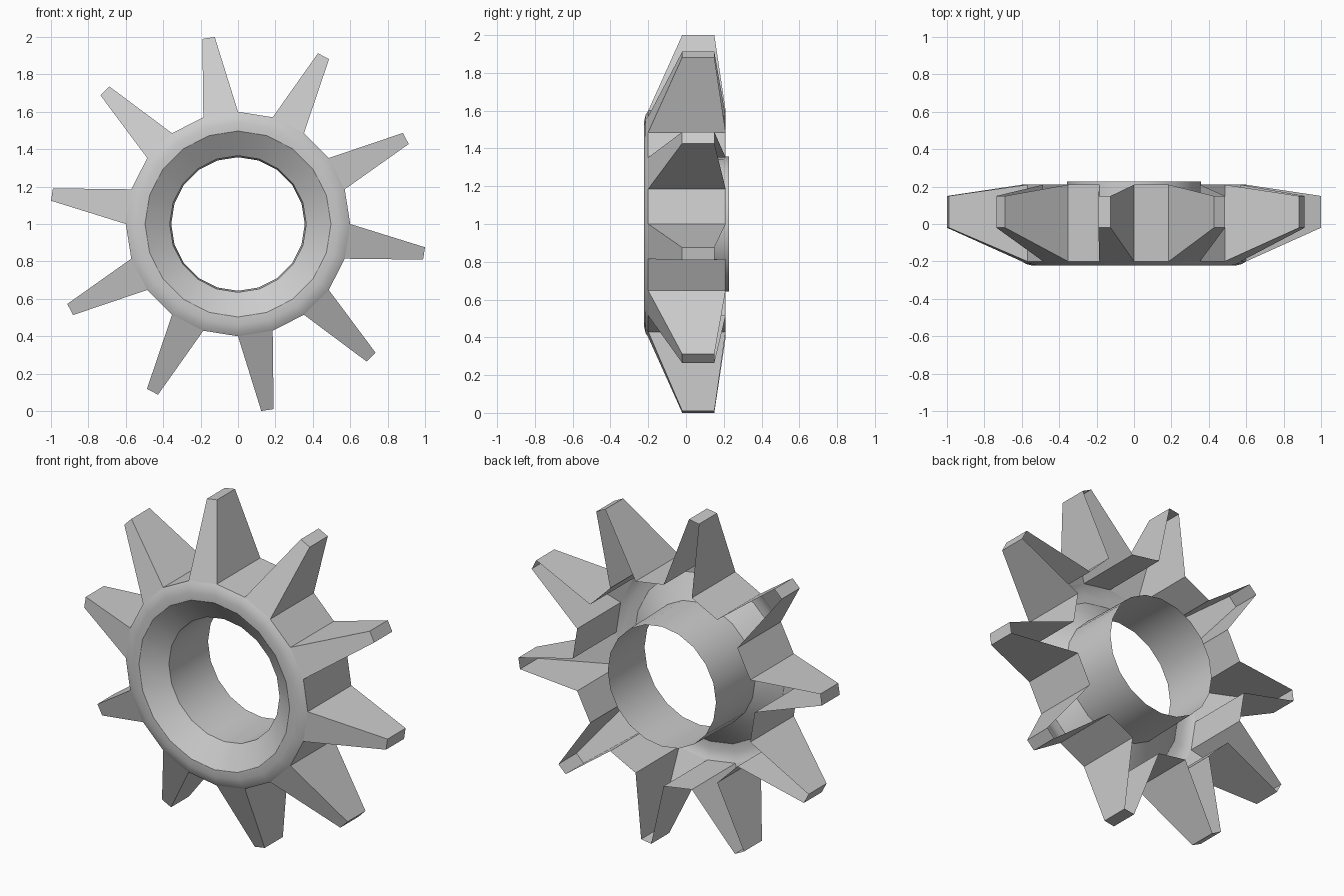
import bpy, bmesh
from math import sin, cos, radians

if "Cube" in bpy.data.objects:
    bpy.data.objects.remove(bpy.data.objects["Cube"])

SIDES = 20          # ring facets; every second one carries a tooth
STEP = 360 / SIDES
RIM_FRONT, RIM_BACK = (0.6, -0.2), (0.6, 0.21)


def polar(r, y, deg):
    a = radians(deg)
    return (r * cos(a), y, 1 + r * sin(a))


def finish(bm, name, smooth):
    bmesh.ops.remove_doubles(bm, verts=bm.verts, dist=1e-4)
    bmesh.ops.recalc_face_normals(bm, faces=bm.faces)
    mesh = bpy.data.meshes.new(name)
    bm.to_mesh(mesh)
    bm.free()
    ob = bpy.data.objects.new(name, mesh)
    bpy.context.collection.objects.link(ob)
    bpy.ops.object.select_all(action='DESELECT')
    ob.select_set(True)
    bpy.context.view_layer.objects.active = ob
    if smooth:
        bpy.ops.object.shade_smooth_by_angle(angle=radians(28))
    return ob


def quad(bm, pts):
    bm.faces.new([bm.verts.new(p) for p in pts])


# Hub shell: rounded front lip, dished cone and bore collar, open at the back
profile = [RIM_FRONT, (0.577, -0.214), (0.54, -0.223), (0.497, -0.223),
           (0.365, -0.13), (0.357, 0.227)]
hub = bmesh.new()
for i in range(SIDES):
    a, b = i * STEP, (i + 1) * STEP
    for p, q in zip(profile, profile[1:]):
        quad(hub, [polar(*p, a), polar(*p, b), polar(*q, b), polar(*q, a)])
    # outer rim strip only in the gaps between teeth
    if i % 2 == 0:
        quad(hub, [polar(*RIM_BACK, a), polar(*RIM_BACK, b),
                   polar(*RIM_FRONT, b), polar(*RIM_FRONT, a)])
finish(hub, "hub_ring", True)

# Teeth: hollow tapered spikes, open at the back and at the root
teeth = bmesh.new()
TIP_R, TIP_HALF = 1.0077, 1.9
for i in range(1, SIDES, 2):
    a, b = i * STEP, (i + 1) * STEP
    m = (a + b) / 2
    ta, tb = m - TIP_HALF, m + TIP_HALF
    fa, fb = polar(*RIM_FRONT, a), polar(*RIM_FRONT, b)
    ba, bb = polar(*RIM_BACK, a), polar(*RIM_BACK, b)
    tfa, tfb = polar(TIP_R, -0.02, ta), polar(TIP_R, -0.02, tb)
    tba, tbb = polar(TIP_R, 0.15, ta), polar(TIP_R, 0.15, tb)
    quad(teeth, [fa, tfa, tfb, fb])      # front slope
    quad(teeth, [ba, tba, tfa, fa])      # flank
    quad(teeth, [fb, tfb, tbb, bb])      # flank
    quad(teeth, [tfa, tba, tbb, tfb])    # tip
finish(teeth, "teeth", False)
